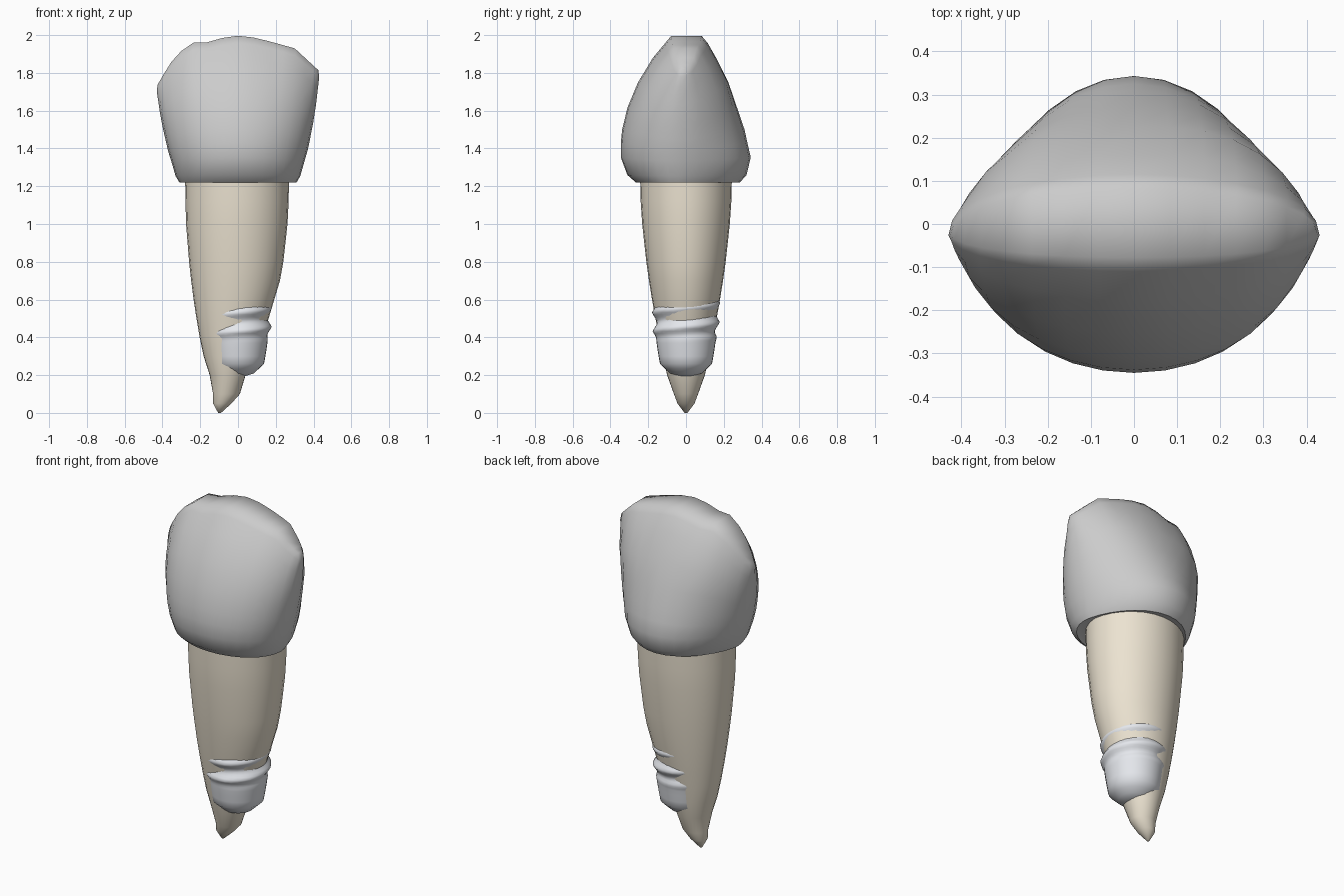
import bpy, bmesh, math

if "Cube" in bpy.data.objects:
    bpy.data.objects.remove(bpy.data.objects["Cube"])


def lerp(table, t):
    """Piecewise linear lookup in [(key, value), ...]."""
    for (a, va), (b, vb) in zip(table, table[1:]):
        if t <= b:
            return va + (vb - va) * max(0.0, (t - a) / (b - a))
    return table[-1][1]


def loft(name, rings, colour, angle=50, strip_cap=False):
    """Skin a stack of equal closed rings, cap both ends, colour and smooth."""
    bm = bmesh.new()
    rows = [[bm.verts.new(p) for p in ring] for ring in rings]
    n = len(rows[0])
    for lo, hi in zip(rows, rows[1:]):
        for i in range(n):
            j = (i + 1) % n
            bm.faces.new((lo[i], lo[j], hi[j], hi[i]))
    bm.faces.new(rows[0][::-1])
    top = rows[-1]
    if strip_cap:  # strips running from front edge to back edge
        for i in range(n // 2):
            face = [top[i], top[i + 1], top[-i - 1], top[-i % n]]
            bm.faces.new(list(dict.fromkeys(face)))
    else:
        bm.faces.new(top)
    bmesh.ops.recalc_face_normals(bm, faces=bm.faces)
    me = bpy.data.meshes.new(name)
    bm.to_mesh(me)
    bm.free()
    ob = bpy.data.objects.new(name, me)
    bpy.context.collection.objects.link(ob)
    mat = bpy.data.materials.new(name + "_colour")
    mat.diffuse_color = (*colour, 1)
    mat.use_nodes = True
    mat.node_tree.nodes["Principled BSDF"].inputs["Base Color"].default_value = mat.diffuse_color
    me.materials.append(mat)
    bpy.ops.object.select_all(action='DESELECT')
    bpy.context.view_layer.objects.active = ob
    ob.select_set(True)
    bpy.ops.object.shade_smooth_by_angle(angle=math.radians(angle))
    return ob


def angles(n):
    return [2 * math.pi * i / n for i in range(n)]


# Crown: rounded front, narrower back, pinched to an uneven biting edge
BASE = 1.22
edge = [(-.43, 1.73), (-.36, 1.85), (-.26, 1.96), (-.17, 1.96), (-.03, 2.0),
        (.1, 1.985), (.3, 1.93), (.43, 1.81)]
# height fraction, half width, front y, back y
sections = [(.015, .275, .235, .235), (0, .31, .265, .285), (.05, .33, .31, .32),
            (.17, .352, .345, .343), (.27, .37, .345, .325), (.36, .381, .338, .31),
            (.51, .398, .31, .282), (.68, .413, .255, .245), (.85, .424, .175, .17),
            (.95, .43, .11, .115), (1, .425, .078, .082)]


def crown_ring(t, w, front, back):
    ring = []
    yc = -.04 * min(1, 1.6 - t)
    p_back = .85 + .45 * (1 - t)      # more pointed at the back lower down
    for a in angles(32):
        c, s = math.cos(a), math.sin(a)
        x = w * c
        if s < 0:
            y = yc - (front + yc) * abs(s) ** .95
        else:
            y = yc + (back - yc) * s ** p_back
        # slight lingual hollow above the bulge
        if s > 0 and .4 < t < .95:
            y -= .02 * math.exp(-(x / .15) ** 2) * math.sin(math.pi * (t - .4) / .55)
        ring.append((x, y, BASE + t * (lerp(edge, x) - BASE)))
    return ring


loft("crown", [crown_ring(*s) for s in sections], (.93, .93, .91), 60, strip_cap=True)

# Root: tapered oval, its tip bent to -x; z, left x, right x, half depth
root = [(0, -.105, -.09, .008), (.05, -.132, -.035, .045), (.1, -.132, .01, .064),
        (.2, -.15, .04, .1), (.3, -.182, .085, .122), (.4, -.203, .125, .142),
        (.5, -.22, .162, .162), (.6, -.235, .192, .18), (.7, -.248, .222, .196),
        (.8, -.259, .24, .21), (1.0, -.275, .262, .232), (1.12, -.278, .268, .24),
        (1.25, -.28, .27, .243)]
loft("root", [[((l + r) / 2 + (r - l) / 2 * math.cos(a), d * math.sin(a), z)
               for a in angles(28)] for z, l, r, d in root], (.84, .77, .64), 60)

# Implant screw: blunt end, tapered body, spiral thread of pitch 0.1
body = [(.195, .04), (.21, .085), (.26, .138), (.33, .15), (.4, .16), (.6, .165), (1.2, .17)]


def screw_ring(z):
    ring = []
    for a in angles(32):
        phase = (z - .555 - .1 * a / (2 * math.pi)) / .1
        crest = max(0, 1 - 2.4 * abs(phase - round(phase)))
        grow = min(1, max(0, (z - .38) / .05))
        r = lerp(body, z) + grow * (.026 * crest - .008)
        ring.append((r * math.cos(a), r * math.sin(a), z))
    return ring


heights = [.195, .21, .235, .26, .3, .34] + [.37 + .0125 * i for i in range(64)]
loft("implant_screw", [screw_ring(z) for z in heights], (.78, .8, .84), 60)

# Abutment post hidden inside the crown
loft("abutment", [[(r * math.cos(a), r * math.sin(a), z) for a in angles(20)]
                  for z, r in [(1.15, .16), (1.3, .18), (1.65, .1)]], (.78, .8, .84))
